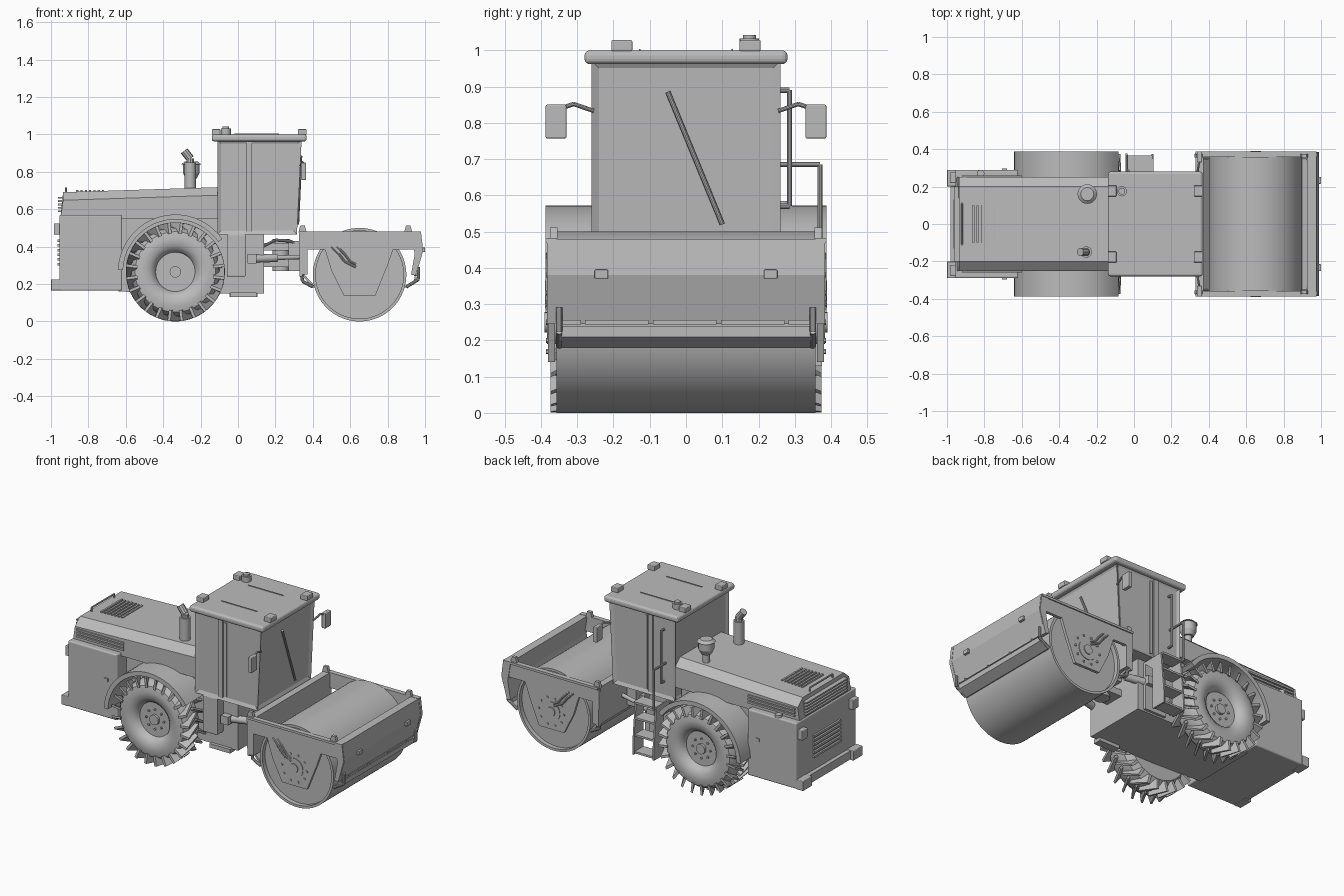
import bpy, bmesh, math
from mathutils import Vector, Matrix

grey = bpy.data.materials.new("plain grey")
grey.diffuse_color = (0.5, 0.5, 0.5, 1)


def finish(name, bm, smooth=False, bevel=0):
    bmesh.ops.recalc_face_normals(bm, faces=bm.faces)
    me = bpy.data.meshes.new(name)
    bm.to_mesh(me)
    bm.free()
    me.materials.append(grey)
    ob = bpy.data.objects.new(name, me)
    bpy.context.collection.objects.link(ob)
    if bevel:
        mod = ob.modifiers.new("bevel", 'BEVEL')
        mod.width, mod.segments = bevel, 3
    if smooth:
        bpy.ops.object.select_all(action='DESELECT')
        ob.select_set(True)
        bpy.context.view_layer.objects.active = ob
        bpy.ops.object.shade_smooth_by_angle(angle=math.radians(35))
    return ob


def box(name, x, y, z, bevel=0):
    bm = bmesh.new()
    bmesh.ops.create_cube(bm, size=1)
    for v in bm.verts:
        v.co = [(a + b) / 2 + c * (b - a) for (a, b), c in zip((x, y, z), v.co)]
    return finish(name, bm, bevel=bevel)


def prism_bm(pts, lo, hi, axis='y'):
    """Profile in xz (axis y) or yz (axis x), extruded from lo to hi."""
    bm = bmesh.new()
    place = (lambda p, t: (p[0], t, p[1])) if axis == 'y' else (lambda p, t: (t, p[0], p[1]))
    a = [bm.verts.new(place(p, lo)) for p in pts]
    b = [bm.verts.new(place(p, hi)) for p in pts]
    bm.faces.new(a)
    bm.faces.new(b)
    for i in range(len(pts)):
        j = (i + 1) % len(pts)
        bm.faces.new((a[i], a[j], b[j], b[i]))
    bmesh.ops.recalc_face_normals(bm, faces=bm.faces)
    return bm


def prism(name, pts, lo, hi, axis='y', bevel=0):
    return finish(name, prism_bm(pts, lo, hi, axis), bevel=bevel)


def rod(name, p, q, r, r2=None, n=20):
    p, q = Vector(p), Vector(q)
    bm = bmesh.new()
    m = Matrix.Translation((p + q) / 2) @ (q - p).to_track_quat('Z', 'Y').to_matrix().to_4x4()
    bmesh.ops.create_cone(bm, cap_ends=True, segments=n, radius1=r, radius2=r if r2 is None else r2,
                          depth=(q - p).length, matrix=m)
    return finish(name, bm, True)


def pipe(name, pts, r):
    for p, q in zip(pts, pts[1:]):
        rod(name, p, q, r, n=10)


def lathe(name, profile, centre, n=64):
    """Profile of (radius, y) turned about the y axis."""
    bm = bmesh.new()
    vs = [bm.verts.new((r, y, 0)) for r, y in profile]
    es = [bm.edges.new(e) for e in zip(vs, vs[1:])]
    bmesh.ops.spin(bm, geom=vs + es, cent=(0, 0, 0), axis=(0, 1, 0), angle=2 * math.pi,
                   steps=n, use_merge=True)
    bmesh.ops.remove_doubles(bm, verts=bm.verts, dist=1e-5)
    bmesh.ops.translate(bm, verts=bm.verts, vec=centre)
    return finish(name, bm, True)


def arc(cx, cz, r, a0, a1, n):
    return [(cx + r * math.cos(math.radians(a0 + (a1 - a0) * i / n)),
             cz + r * math.sin(math.radians(a0 + (a1 - a0) * i / n))) for i in range(n + 1)]


# Rear body, belly and hood
prism("belly", [(-0.64, 0.16), (-0.3, 0.15), (0.14, 0.15), (0.14, 0.47), (-0.64, 0.47)], -0.2, 0.2)
box("engine_case", (-0.65, -0.11), (-0.2, 0.2), (0.4, 0.58))
box("rear_body", (-0.955, -0.62), (-0.29, 0.29), (0.165, 0.57), 0.008)
bm = prism_bm([(-0.25, 0.55), (0.25, 0.55), (0.25, 0.675), (0.2, 0.718), (-0.2, 0.718), (-0.25, 0.675)],
              -0.95, -0.1, 'x')
for v in bm.verts:
    if v.co.x < -0.9 and v.co.z > 0.6:      # hood falls towards the rear
        v.co.z -= 0.027
        v.co.x += 0.015
finish("hood", bm)
for i in range(7):
    x = -0.865 + i * 0.023
    box("hood_vent_slat", (x, x + 0.011), (-0.1, 0.1), (0.68, 0.703))
for s in (-1, 1):
    for i in range(3):
        z = 0.588 + i * 0.02
        box("side_grille_slat", (-0.92, -0.6), sorted((s * 0.245, s * 0.258)), (z, z + 0.011))
for i in range(5):
    z = 0.585 + i * 0.018
    box("rear_hood_slat", (-0.962, -0.93), (-0.2, 0.2), (z, z + 0.009))
for i in range(6):
    z = 0.3 + i * 0.025
    box("rear_grille_slat", (-0.966, -0.95), (-0.13, 0.13), (z, z + 0.013))
pipe("hood_handle", [(-0.92, -0.11, 0.68), (-0.92, -0.11, 0.713), (-0.92, 0.11, 0.713), (-0.92, 0.11, 0.68)], 0.005)
box("rear_bumper", (-0.98, -0.95), (-0.285, 0.285), (0.17, 0.222))
for s in (-1, 1):
    box("bumper_end", (-1.0, -0.95), sorted((s * 0.2, s * 0.29)), (0.165, 0.225), 0.004)
    box("tail_lamp", (-0.985, -0.95), sorted((s * 0.22, s * 0.275)), (0.465, 0.525), 0.004)
    box("side_latch", (-0.705, -0.68), sorted((s * 0.29, s * 0.296)), (0.39, 0.41))
rod("filler_cap", (-0.82, 0.27, 0.56), (-0.82, 0.27, 0.585), 0.02)

# Wheels with chevron lugs, and fenders
cx, cz = -0.335, 0.265
for s in (-1, 1):
    lathe("rear_tire", [(r, s * y) for r, y in ((0, 0.34), (0.03, 0.34), (0.03, 0.325), (0.105, 0.325),
          (0.112, 0.345), (0.14, 0.366), (0.18, 0.371), (0.215, 0.362), (0.234, 0.335), (0.24, 0.285),
          (0.234, 0.235), (0.2, 0.2), (0.11, 0.2), (0, 0.2))], (cx, 0, cz))
    bm = bmesh.new()
    for k in range(48):
        a = k * math.pi / 24
        outer = k % 2
        ends = ((0.374, a, 0.225), (0.28, a + 0.2, 0.238)) if outer else ((0.196, a, 0.225), (0.29, a + 0.2, 0.238))
        vs = []
        for y, t, r0 in ends:
            for r in (r0 - 0.02, 0.265):
                for w in (-0.034, 0.034):
                    t2 = t + w * (0.8 if r > 0.26 else 1.1)
                    vs.append(bm.verts.new((cx + r * math.cos(t2), s * y, cz + r * math.sin(t2))))
        bmesh.ops.convex_hull(bm, input=vs)
    finish("tire_lugs", bm)
    for k in range(8):
        a = k * math.pi / 4
        p = (cx + 0.06 * math.cos(a), s * 0.32, cz + 0.06 * math.sin(a))
        rod("wheel_bolt", p, (p[0], s * 0.333, p[2]), 0.007, n=6)
    fender = arc(cx, cz, 0.307, 178, 35, 20) + arc(cx, cz, 0.28, 35, 178, 20)
    finish("fender", prism_bm(fender, s * 0.2, s * 0.387), True)
    prism("fender_inner_wall", arc(cx, cz, 0.3, 178, 35, 20), s * 0.19, s * 0.2)
rod("rear_axle", (cx, -0.25, cz), (cx, 0.25, cz), 0.06)

# Cab with sunken windows
bm = prism_bm([(-0.11, 0.465), (0.315, 0.465), (0.34, 0.97), (-0.11, 0.97)], -0.26, 0.26)
sides = [f for f in bm.faces if abs(f.normal.z) < 0.5]
bmesh.ops.inset_individual(bm, faces=sides, thickness=0.028, depth=-0.01)
finish("cab", bm)
for s in (-1, 1):
    box("door_post", (0.045, 0.075), sorted((s * 0.245, s * 0.26)), (0.48, 0.96))
    box("door_frame", (0.085, 0.1), sorted((s * 0.245, s * 0.256)), (0.49, 0.945))
box("roof", (-0.14, 0.367), (-0.28, 0.28), (0.962, 1.0), 0.014)
for s in (-1, 1):
    box("roof_trim", (-0.02, 0.22), sorted((s * 0.125, s * 0.13)), (0.995, 1.004))
    for x in (-0.14, 0.32):
        box("roof_lamp", (x, x + 0.047), sorted((s * 0.148, s * 0.206)), (0.998, 1.028), 0.004)
    pipe("mirror_arm", [(0.335, s * 0.255, 0.833), (0.345, s * 0.31, 0.852), (0.35, s * 0.345, 0.84)], 0.006)
    box("mirror", (0.337, 0.363), sorted((s * 0.33, s * 0.387)), (0.757, 0.85), 0.004)
rod("beacon_base", (-0.065, 0.175, 0.99), (-0.065, 0.175, 1.032), 0.027)
rod("beacon_cap", (-0.065, 0.175, 1.03), (-0.065, 0.175, 1.042), 0.018)
pipe("wiper", [(0.32, 0.1, 0.52), (0.337, -0.05, 0.885)], 0.007)
pipe("door_rail", [(-0.03, 0.255, 0.89), (-0.03, 0.285, 0.89), (-0.03, 0.285, 0.57), (-0.03, 0.255, 0.57)], 0.007)

# Exhaust and air intake
rod("exhaust_stack", (-0.255, -0.15, 0.7), (-0.255, -0.15, 0.85), 0.03)
pipe("exhaust_tip", [(-0.255, -0.15, 0.84), (-0.255, -0.15, 0.87), (-0.288, -0.15, 0.912)], 0.022)
rod("intake_stem", (-0.25, 0.16, 0.7), (-0.25, 0.16, 0.78), 0.02)
rod("intake_bowl", (-0.25, 0.16, 0.765), (-0.25, 0.16, 0.795), 0.03, 0.045)
rod("intake_head", (-0.25, 0.16, 0.795), (-0.25, 0.16, 0.84), 0.045)
rod("intake_cap", (-0.25, 0.16, 0.84), (-0.25, 0.16, 0.855), 0.052, 0.035)

# Ladder with handrail on the left, tool box on the right
for x in (-0.045, 0.093):
    prism("ladder_side", [(0.28, 0.13), (0.375, 0.13), (0.375, 0.2), (0.35, 0.45), (0.2, 0.45), (0.28, 0.38)],
          x, x + 0.01, 'x')
for z in (0.135, 0.24, 0.345, 0.44):
    box("ladder_step", (-0.045, 0.1), (0.28, 0.365), (z, z + 0.012))
box("ladder_back", (-0.045, 0.1), (0.2, 0.215), (0.16, 0.45))
pipe("ladder_rail", [(-0.04, 0.255, 0.685), (-0.04, 0.37, 0.685), (-0.04, 0.37, 0.44)], 0.007)
box("tool_box", (-0.06, 0.04), (-0.26, -0.19), (0.24, 0.465), 0.005)
box("side_step", (-0.04, 0.1), (-0.22, -0.17), (0.13, 0.155))

# Articulated joint and steering cylinders
box("joint_beam", (0.12, 0.36), (-0.06, 0.06), (0.29, 0.33))
box("joint_upper_beam", (0.12, 0.36), (-0.06, 0.06), (0.38, 0.42))
rod("joint_pin", (0.23, 0, 0.27), (0.23, 0, 0.44), 0.045)
box("joint_yoke", (0.27, 0.34), (-0.1, 0.1), (0.27, 0.43))
for s in (-1, 1):
    box("cylinder_mount", (0.05, 0.1), sorted((s * 0.15, s * 0.24)), (0.31, 0.36))
    rod("steering_cylinder", (0.08, s * 0.2, 0.335), (0.21, s * 0.17, 0.34), 0.022)
    rod("steering_piston", (0.2, s * 0.172, 0.34), (0.34, s * 0.14, 0.345), 0.012)
    pipe("joint_hose", [(0.13, s * 0.09, 0.4), (0.2, s * 0.11, 0.435), (0.28, s * 0.1, 0.43), (0.34, s * 0.08, 0.4)], 0.008)

# Drum and its frame
dx, dz = 0.65, 0.25
lathe("drum", [(0, -0.33), (0.235, -0.33), (0.235, -0.357), (0.25, -0.357), (0.25, 0.357), (0.235, 0.357),
               (0.235, 0.33), (0, 0.33)], (dx, 0, dz), 96)
for s in (-1, 1):
    prism("frame_side", [(0.325, 0.48), (0.978, 0.48), (0.99, 0.38), (0.965, 0.29), (0.94, 0.385), (0.83, 0.385),
                         (0.8, 0.3), (0.735, 0.14), (0.565, 0.14), (0.5, 0.27), (0.465, 0.385), (0.36, 0.385),
                         (0.345, 0.24), (0.33, 0.24)], s * 0.362, s * 0.38)
    box("frame_top_rail", (0.33, 0.975), sorted((s * 0.357, s * 0.387)), (0.468, 0.482))
    rod("drum_hub", (dx, s * 0.3, dz), (dx, s * 0.384, dz), 0.06, n=32)
    rod("hub_cap", (dx, s * 0.38, dz), (dx, s * 0.39, dz), 0.028)
    for k in range(10):
        a = k * math.pi / 5
        p = (dx + 0.085 * math.cos(a), s * 0.375, dz + 0.085 * math.sin(a))
        rod("hub_bolt", p, (p[0], s * 0.386, p[2]), 0.007, n=6)
    for d in (0, 0.03):
        pipe("drum_hose", [(0.5 + d, s * 0.376, 0.4), (0.54 + d, s * 0.383, 0.36), (0.57 + d, s * 0.383, 0.32),
                           (0.63, s * 0.383, 0.29 + d / 2)], 0.006)
    for x in (0.345, 0.91):
        prism("lifting_eye", [(x - 0.022, 0.475), (x + 0.022, 0.475), (x + 0.012, 0.512), (x - 0.012, 0.512)],
              s * 0.355, s * 0.375)
    for pts in ([(0.34, 0.25), (0.345, 0.215), (0.4, 0.185)], [(0.965, 0.29), (0.965, 0.225), (0.9, 0.185)]):
        pipe("scraper_arm", [(x, s * 0.35, z) for x, z in pts], 0.009)
    box("front_lamp", (0.975, 1.0), sorted((s * 0.215, s * 0.252)), (0.37, 0.395), 0.003)
prism("front_beam", [(0.925, 0.48), (0.976, 0.48), (0.988, 0.38), (0.95, 0.245), (0.925, 0.25), (0.945, 0.36)],
      -0.384, 0.384)
for i in range(5):
    y = -0.375 + i * 0.187 - 0.09
    box("front_beam_strip", (0.94, 0.958), (max(y, -0.34), min(y + 0.175, 0.34)), (0.244, 0.256))
prism("front_scraper", [(0.885, 0.185), (0.9, 0.18), (0.955, 0.21), (0.955, 0.24), (0.945, 0.24), (0.94, 0.215)],
      -0.345, 0.345)
box("rear_beam", (0.33, 0.372), (-0.38, 0.38), (0.25, 0.478))
prism("rear_scraper", [(0.34, 0.25), (0.355, 0.25), (0.415, 0.185), (0.4, 0.18)], -0.345, 0.345)
